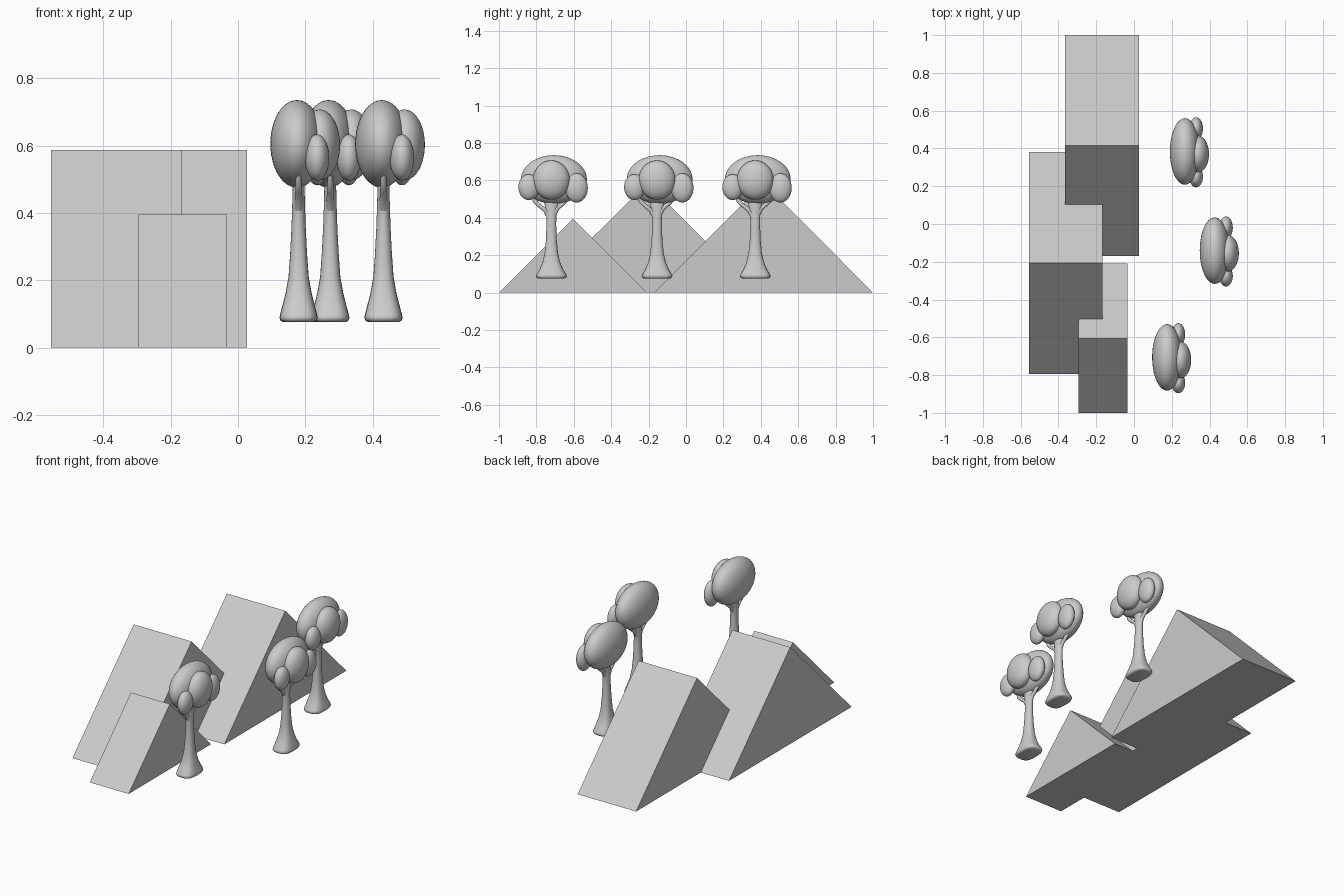
import bpy, bmesh
from math import sin, cos, pi, copysign

if "Cube" in bpy.data.objects:
    bpy.data.objects.remove(bpy.data.objects["Cube"])


def mesh_object(name, bm, smooth=False):
    bmesh.ops.recalc_face_normals(bm, faces=bm.faces)
    me = bpy.data.meshes.new(name)
    bm.to_mesh(me)
    bm.free()
    ob = bpy.data.objects.new(name, me)
    bpy.context.collection.objects.link(ob)
    if smooth:
        bpy.ops.object.select_all(action='DESELECT')
        ob.select_set(True)
        bpy.context.view_layer.objects.active = ob
        bpy.ops.object.shade_smooth_by_angle(angle=0.9)
    return ob


def mountain(name, x0, x1, y0, y1, height):
    """Triangular prism with its ridge running along x."""
    bm = bmesh.new()
    section = [(y0, 0), (y1, 0), ((y0 + y1) / 2, height)]
    a, b = [[bm.verts.new((x, y, z)) for y, z in section] for x in (x0, x1)]
    bm.faces.new(a)
    bm.faces.new(b)
    for i in range(3):
        j = (i + 1) % 3
        bm.faces.new((a[i], a[j], b[j], b[i]))
    mesh_object(name, bm)


def loft(bm, rings, ox, oy, sides=24):
    """Skin horizontal superellipse rings: (y, z, rx, ry, power)."""
    loops = []
    for y, z, rx, ry, p in rings:
        loop = []
        for i in range(sides):
            c, s = cos(2 * pi * i / sides), sin(2 * pi * i / sides)
            loop.append(bm.verts.new((ox + rx * copysign(abs(c) ** (2 / p), c),
                                      oy + y + ry * copysign(abs(s) ** (2 / p), s), z)))
        loops.append(loop)
    for a, b in zip(loops, loops[1:]):
        for i in range(sides):
            j = (i + 1) % sides
            bm.faces.new((a[i], a[j], b[j], b[i]))
    bm.faces.new(loops[0])
    bm.faces.new(loops[-1])


# Trunk with a flared, squarish foot
TRUNK = [(0, .076, .046, .068, 3), (0, .079, .053, .078, 3), (0, .088, .057, .083, 3),
         (0, .098, .055, .079, 3), (0, .125, .048, .063, 2.8), (0, .16, .039, .048, 2.6),
         (0, .21, .030, .036, 2.4), (0, .28, .025, .029, 2.2), (0, .36, .021, .026, 2),
         (0, .42, .019, .027, 2), (0, .46, .018, .034, 2), (0, .50, .017, .042, 2),
         (0, .54, .015, .045, 2)]
# Side branches
BRANCH_A = [(-.008, .40, .014, .016, 2), (-.025, .435, .012, .018, 2),
            (-.055, .458, .010, .017, 2), (-.085, .485, .009, .014, 2),
            (-.100, .53, .008, .010, 2)]
BRANCH_B = [(.008, .41, .014, .016, 2), (.025, .445, .012, .017, 2),
            (.055, .47, .010, .017, 2), (.085, .50, .009, .014, 2),
            (.105, .54, .008, .010, 2)]
# Foliage: name, centre (x, y offsets, z), radii
CROWN = [('main', (-.005, .014, .605), (.079, .176, .13)),
         ('front', (.063, 0, .602), (.060, .098, .105)),
         ('left', (.055, -.120, .564), (.036, .056, .069)),
         ('right', (.055, .135, .560), (.036, .060, .078))]


def tree(index, x, y):
    bm = bmesh.new()
    for rings in (TRUNK, BRANCH_A, BRANCH_B):
        loft(bm, rings, x, y)
    mesh_object(f'tree_{index}_trunk', bm, True)
    for name, (dx, dy, z), radii in CROWN:
        bm = bmesh.new()
        bmesh.ops.create_uvsphere(bm, u_segments=40, v_segments=24, radius=1)
        bmesh.ops.scale(bm, vec=radii, verts=bm.verts)
        bmesh.ops.translate(bm, vec=(x + dx, y + dy, z), verts=bm.verts)
        mesh_object(f'tree_{index}_foliage_{name}', bm, True)


mountain('back_mountain', -.365, .027, -.17, 1.0, .587)
mountain('middle_mountain', -.555, -.166, -.795, .38, .587)
mountain('front_mountain', -.295, -.034, -1.0, -.21, .395)

for i, (x, y) in enumerate([(.18, -.72), (.432, -.155), (.274, .37)], 1):
    tree(i, x, y)
